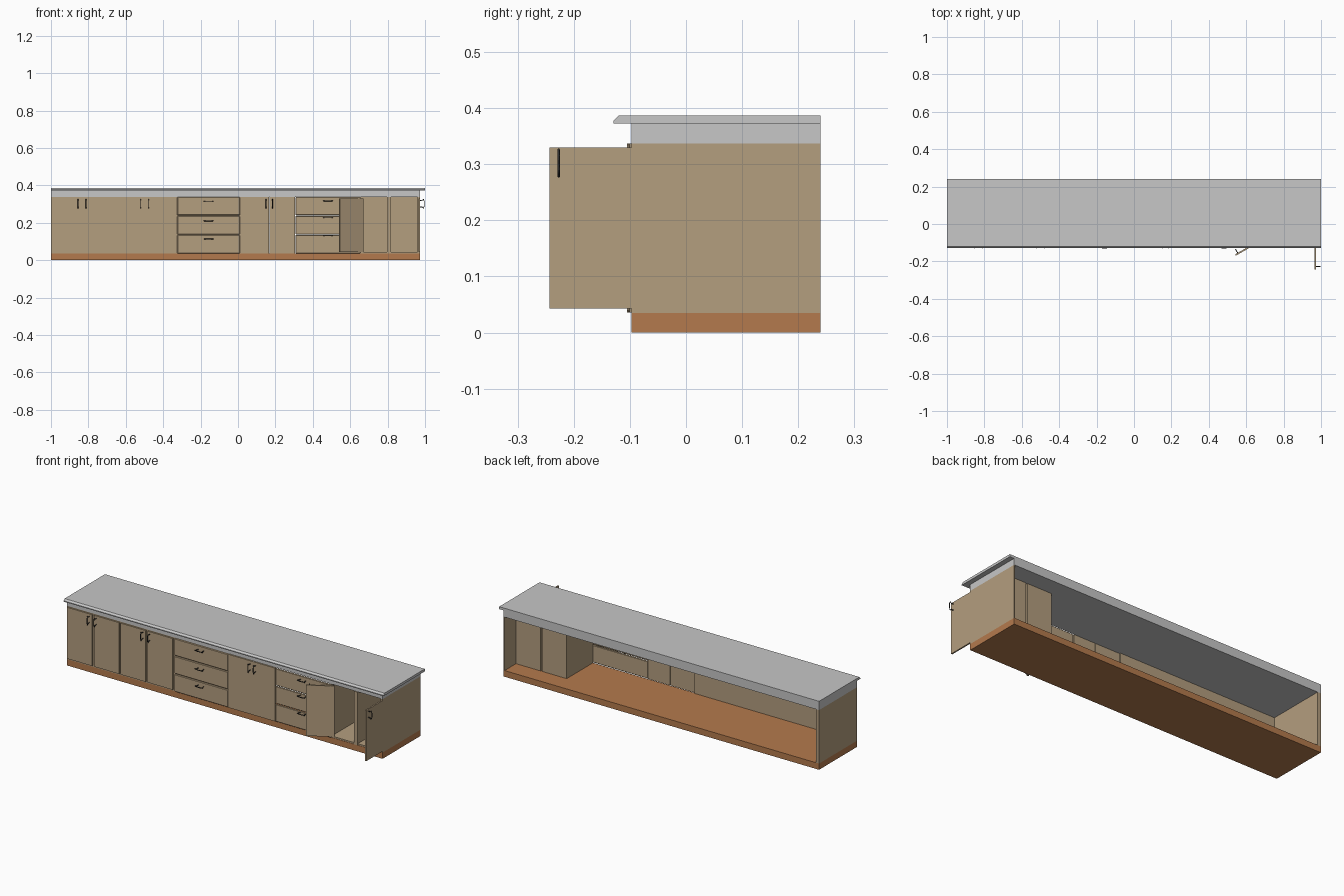
import bpy, math
from mathutils import Matrix, Vector

if "Cube" in bpy.data.objects:
    bpy.data.objects.remove(bpy.data.objects["Cube"])


def mat(name, c):
    m = bpy.data.materials.new(name)
    m.diffuse_color = (*c, 1)
    m.use_nodes = True
    m.node_tree.nodes["Principled BSDF"].inputs["Base Color"].default_value = m.diffuse_color
    return m


WOOD = mat("beige wood", (0.456, 0.342, 0.212))
BASE = mat("orange brown plinth", (0.456, 0.195, 0.074))
GREY = mat("grey worktop", (0.57, 0.57, 0.57))
DARK = mat("dark metal", (0.03, 0.03, 0.03))


def mesh(name, verts, faces, m, M=Matrix()):
    me = bpy.data.meshes.new(name)
    me.from_pydata([M @ Vector(v) for v in verts], [], faces)
    me.materials.append(m)
    ob = bpy.data.objects.new(name, me)
    bpy.context.collection.objects.link(ob)
    return ob


def box(name, x0, x1, y0, y1, z0, z1, m, M=Matrix()):
    x0, x1 = min(x0, x1), max(x0, x1)
    v = [(x, y, z) for x in (x0, x1) for y in (y0, y1) for z in (z0, z1)]
    f = [(0, 1, 3, 2), (4, 6, 7, 5), (0, 4, 5, 1), (2, 3, 7, 6), (0, 2, 6, 4), (1, 5, 7, 3)]
    return mesh(name, v, f, m, M)


def handle(M):
    # bow handle along local z, sticking out towards local -y
    pts = [(-.017, 0), (-.018, .012), (-.024, .019), (-.012, .023),
           (.012, .023), (.024, .019), (.018, .012), (.017, 0)]
    cu = bpy.data.curves.new("handle", 'CURVE')
    cu.dimensions = '3D'
    cu.bevel_depth = 0.0022
    cu.bevel_resolution = 1
    cu.use_fill_caps = True
    sp = cu.splines.new('POLY')
    sp.points.add(len(pts) - 1)
    for p, (z, d) in zip(sp.points, pts):
        p.co = (*(M @ Vector((0, -d, z))), 1)
    cu.materials.append(DARK)
    bpy.context.collection.objects.link(bpy.data.objects.new("handle", cu))


FRONT, BACK, T = -0.097, 0.24, 0.008


def door(hinge, w, z0, z1, angle=0):
    # w > 0: hinged on the left, w < 0: hinged on the right
    M = Matrix.Translation((hinge, FRONT, 0)) @ Matrix.Rotation(math.radians(angle), 4, 'Z')
    box("door", 0, w, -T, 0, z0, z1, WOOD, M)
    hx = w - math.copysign(0.016, w)
    handle(M @ Matrix.Translation((hx, -T, 0.302)))


def drawers(x0, x1, rows, heights):
    for (z0, z1), hz in zip(rows, heights):
        ob = box("drawer_front", x0, x1, FRONT - T, FRONT, z0, z1, WOOD)
        b = ob.modifiers.new("bevel", 'BEVEL')
        b.width = 0.003
        b.segments = 1
        handle(Matrix.Translation(((x0 + x1) / 2, FRONT - T, hz)) @ Matrix.Rotation(math.pi / 2, 4, 'Y'))


# worktop with chamfered front edge
prof = [(-0.129, 0.373), (BACK, 0.373), (BACK, 0.387), (-0.12, 0.387), (-0.129, 0.378)]
n = len(prof)
mesh("worktop", [(x, y, z) for x in (-1, 1) for y, z in prof],
     [tuple(range(n))[::-1], tuple(range(n, 2 * n))] +
     [(i, (i + 1) % n, n + (i + 1) % n, n + i) for i in range(n)], GREY)

# carcass, open at the back
box("top_rail", -1, 0.972, FRONT, BACK, 0.337, 0.373, GREY)
box("plinth", -1, 0.972, FRONT, BACK, 0, 0.035, BASE)
box("left_end", -1, -0.98, FRONT, BACK, 0.035, 0.337, WOOD)
box("right_end", 0.966, 0.972, FRONT, BACK, 0.035, 0.337, WOOD)
box("front_panel", -0.98, 0.012, FRONT, FRONT + 0.006, 0.035, 0.337, WOOD)

# left run: four doors in pairs
for a in (-0.995, -0.66):
    door(a, 0.156, 0.043, 0.333)
    door(a + 0.325, -0.158, 0.043, 0.333)

# drawer banks
drawers(-0.325, 0.01, [(.036, .135), (.138, .237), (.24, .337)], [.113, .21, .315])
drawers(0.307, 0.655, [(.036, .135), (.138, .237), (.24, .337)], [.13, .227, .317])

# middle pair of doors
door(0.012, 0.154, 0.036, 0.337)
door(0.305, -0.137, 0.036, 0.337)

# two open compartments with back, sides and floor
for x0, x1 in ((0.648, 0.803), (0.811, 0.966)):
    box("compartment_back", x0, x1, 0.134, 0.14, 0.036, 0.337, WOOD)
    box("compartment_floor", x0, x1, FRONT, 0.134, 0.036, 0.044, WOOD)
    box("compartment_side", x0, x0 + 0.006, FRONT, 0.134, 0.044, 0.337, WOOD)
    box("compartment_side", x1 - 0.006, x1, FRONT, 0.134, 0.044, 0.337, WOOD)
box("middle_post", 0.797, 0.817, FRONT - 0.004, FRONT + 0.01, 0.036, 0.337, WOOD)

# open doors
door(0.67, 0.145, 0.043, 0.33, -150)
door(0.965, -0.146, 0.043, 0.33, 90)
